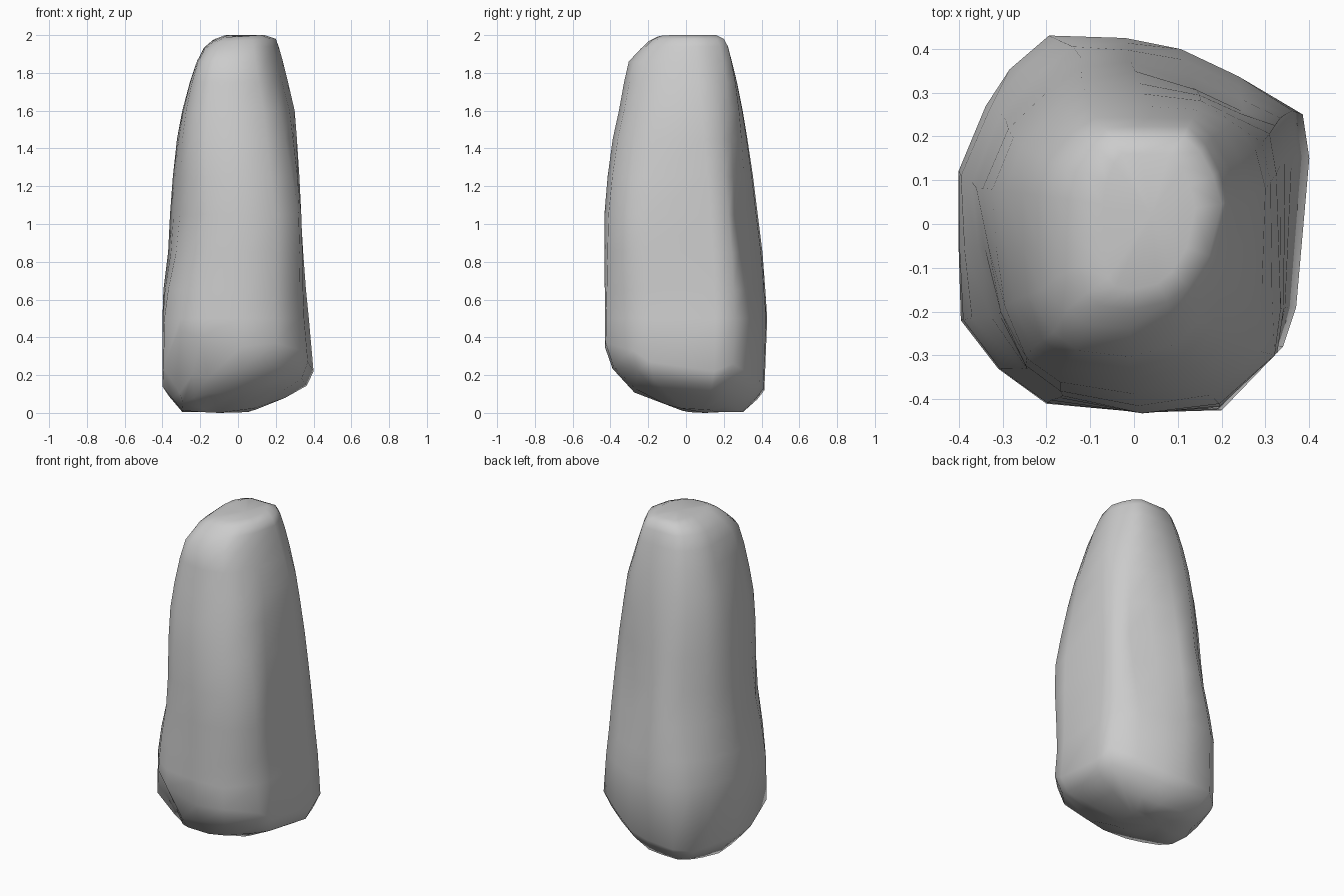
import bpy, bmesh

if "Cube" in bpy.data.objects:
    bpy.data.objects.remove(bpy.data.objects["Cube"])

# Irregular footprint of the stone, with the height of its lower edge at each corner
base = [
    (-.40, .12, .12), (-.40, -.06, .12), (-.395, -.22, .22), (-.31, -.33, .42),
    (-.20, -.41, .38), (.02, -.43, .33), (.20, -.425, .35), (.34, -.28, .31),
    (.37, -.19, .25), (.40, .15, .20), (.385, .25, .24), (.25, .33, .19),
    (.11, .39, .13), (-.02, .41, .11), (-.20, .415, .10), (-.29, .34, .08),
    (-.34, .26, .10)]
# Cross-sections at mid height and at the top, corner for corner
middle = [
    (-.36, .09), (-.34, -.05), (-.305, -.20), (-.24, -.32), (-.16, -.38),
    (.02, -.42), (.20, -.40), (.33, -.29), (.34, -.19), (.335, .15), (.325, .25),
    (.25, .28), (.13, .34), (-.01, .41), (-.12, .42), (-.20, .35), (-.29, .26)]
top = [
    (-.20, .06), (-.20, -.04), (-.195, -.11), (-.17, -.18), (-.12, -.21),
    (-.01, -.22), (.08, -.20), (.13, -.16), (.18, -.08), (.21, .05), (.19, .12),
    (.16, .18), (.12, .22), (.02, .22), (-.08, .22), (-.13, .19), (-.18, .13)]

# Height and extents of each level: z, x min, x max, y min, y max
levels = [
    (.50, -.40, .375, -.43, .43), (.65, -.395, .36, -.43, .42),
    (.85, -.37, .345, -.432, .405), (1.05, -.36, .335, -.432, .38),
    (1.25, -.345, .325, -.415, .355), (1.45, -.323, .312, -.388, .325),
    (1.60, -.295, .30, -.355, .30), (1.75, -.255, .265, -.328, .27),
    (1.86, -.218, .238, -.303, .243), (1.94, -.18, .215, -.24, .222),
    (1.98, -.13, .20, -.195, .20), (2.0, -.07, .14, -.15, .16)]
n = len(base)


def unit(section):
    """Normalise a section so each side reaches 1."""
    xs, ys = [p[0] for p in section], [p[1] for p in section]
    return [(p[0] / (max(xs) if p[0] > 0 else -min(xs)),
             p[1] / (max(ys) if p[1] > 0 else -min(ys))) for p in section]


def section_at(z):
    """Blend base, middle and top sections by height."""
    if z < 1:
        a, b, t = ubase, umid, max(0, (z - .45) / .55)
    else:
        a, b, t = umid, utop, min(1, (z - 1) / .9)
    return unit([(p[0] + (q[0] - p[0]) * t, p[1] + (q[1] - p[1]) * t)
                 for p, q in zip(a, b)])


def under(x, y):
    """Underside rises towards the right and the front."""
    return .004 + .4 * max(0, x - .06) + .38 * max(0, -y)


ubase, umid, utop = unit(base), unit(middle), unit(top)
bm = bmesh.new()
rings = []

# Sloping underside
for s in (.35, .68):
    ring = []
    for x, y, z in base:
        px, py = -.07 + s * (x + .07), .06 + s * (y - .06)
        ring.append(bm.verts.new((px, py, under(px, py))))
    rings.append(ring)

# Chamfered lower edge, cut back deeper at the front left corner
ring = []
for x, y, z in base:
    cut = max(0, min(1, (-x - y - .4) / .22))
    k = .91 - .13 * cut
    ring.append(bm.verts.new((x * k, y * k, z * (.72 - .24 * cut))))
rings.append(ring)
rings.append([bm.verts.new((x, y, z + .02)) for x, y, z in base])

# Tapering body and rounded top
for z, x0, x1, y0, y1 in levels:
    ring = []
    for u, v in section_at(z):
        px, py = u * (x1 if u > 0 else -x0), v * (y1 if v > 0 else -y0)
        dip = .05 * max(0, -px - py) if z > 1.9 else 0
        ring.append(bm.verts.new((px, py, z - dip)))
    rings.append(ring)

for a, b in zip(rings, rings[1:]):
    for i in range(n):
        j = (i + 1) % n
        bm.faces.new((a[i], a[j], b[j], b[i]))

# End caps
for ring, co in ((rings[0], (-.10, .10, 0)), (rings[-1], (.04, .02, 1.99))):
    c = bm.verts.new(co)
    for i in range(n):
        bm.faces.new((ring[i], ring[(i + 1) % n], c))

bmesh.ops.recalc_face_normals(bm, faces=bm.faces)
for f in bm.faces:
    f.smooth = True
mesh = bpy.data.meshes.new("standing_stone")
bm.to_mesh(mesh)
bm.free()
stone = bpy.data.objects.new("standing_stone", mesh)
bpy.context.collection.objects.link(stone)
